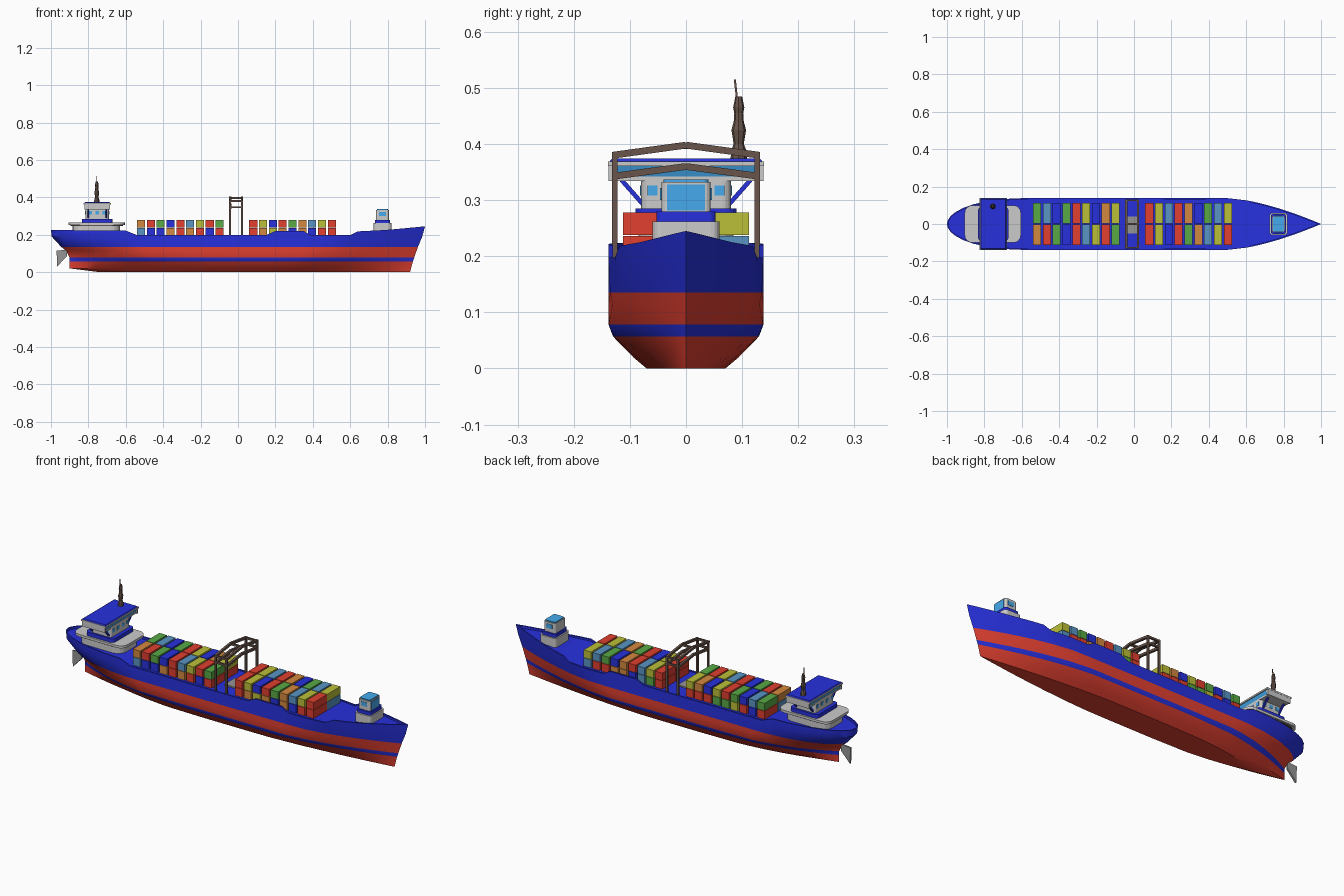
import bpy, bmesh, math, random
from mathutils import Vector

if "Cube" in bpy.data.objects:
    bpy.data.objects.remove(bpy.data.objects["Cube"])

random.seed(4)
COL = dict(blue=(.02, .03, .72), red=(.75, .05, .03), white=(.75, .75, .75), glass=(.06, .4, .85),
           dark=(.14, .09, .07), grey=(.3, .3, .3), green=(.1, .4, .06), steel=(.1, .3, .55),
           olive=(.5, .52, .04), orange=(.65, .25, .05))
MATS = {}


def mat(c):
    if c not in MATS:
        MATS[c] = bpy.data.materials.new(c)
        MATS[c].diffuse_color = (*COL[c], 1)
    return MATS[c]


def make(name, bm, *cols):
    bmesh.ops.remove_doubles(bm, verts=bm.verts, dist=1e-5)
    bmesh.ops.recalc_face_normals(bm, faces=bm.faces)
    me = bpy.data.meshes.new(name)
    bm.to_mesh(me)
    bm.free()
    for c in cols:
        me.materials.append(mat(c))
    ob = bpy.data.objects.new(name, me)
    bpy.context.collection.objects.link(ob)
    return ob


def stack(name, rings, col):
    """Closed skin over a list of equal-length rings of points."""
    bm = bmesh.new()
    vs = [[bm.verts.new(p) for p in r] for r in rings]
    n = len(vs[0])
    for a, b in zip(vs, vs[1:]):
        for i in range(n):
            bm.faces.new((a[i], a[(i + 1) % n], b[(i + 1) % n], b[i]))
    bm.faces.new(vs[0])
    bm.faces.new(vs[-1])
    return make(name, bm, col)


def block(name, x, y, z, col, r=0.0, grow=0.0):
    """Upright block; r rounds the corners, grow widens the top."""
    def ring(h, g):
        pts = []
        for k, (sx, sy) in enumerate(((1, 1), (-1, 1), (-1, -1), (1, -1))):
            cx = (x[1] + g - r) if sx > 0 else (x[0] - g + r)
            cy = (y[1] + g - r) if sy > 0 else (y[0] - g + r)
            for j in range(5 if r else 1):
                a = math.pi / 2 * (k + j / 4)
                pts.append((cx + r * math.cos(a), cy + r * math.sin(a), h))
        return pts
    return stack(name, [ring(z[0], 0), ring(z[1], grow)], col)


def beam(name, a, b, t, col):
    a, b = Vector(a), Vector(b)
    d = (b - a).normalized()
    u = d.cross(Vector((1, 0, 0)) if abs(d.x) < .9 else Vector((0, 0, 1))).normalized() * t
    v = d.cross(u)
    return stack(name, [[p + u + v, p - u + v, p - u - v, p + u - v] for p in (a, b)], col)


def interp(pts, x):
    for (x0, z0), (x1, z1) in zip(pts, pts[1:]):
        if x <= x1:
            return z0 + (z1 - z0) * (x - x0) / (x1 - x0)
    return pts[-1][1]


# Hull: waterlines (height, stern x, bow x, half beam, aft run, aft power, fore run)
SHEER = [(-1, .225), (-.6, .222), (-.54, .198), (.15, .198), (.2, .22), (.35, .22),
         (.39, .198), (.6, .198), (.64, .218), (.8, .226), (1, .245)]
DECK = [(-1, .212), (-.6, .21), (-.54, .193), (.6, .193), (.64, .208), (1, .23)]
LINES = [(0, -.74, .92, .07, .5, 1, .75), (.02, -.9, .925, .094, .7, 1, .7),
         (.057, -.9, .935, .13, .6, 1, .62), (.078, -.9, .942, .138, .5, 1, .58),
         (.115, -.92, .955, .138, .45, .8, .55), (.135, -.945, .962, .138, .42, .6, .52),
         (.19, -.996, .985, .138, .4, .5, .5), (None, -1, 1, .138, .4, .5, .5)]
STATIONS = [-1, -.996, -.98, -.95, -.91, -.86, -.8, -.7, -.6, -.54, -.3, 0, .15, .2, .35, .39,
            .5, .6, .64, .7, .78, .86, .92, .96, .985, 1]


def section(s):
    u, pts = (s + 1) / 2, []
    for z, xs, xe, w, la, qa, lf in LINES:
        x = xs + u * (xe - xs)
        aft = max(0, 1 - min(1, (x - xs) / la))
        fore = max(0, 1 - min(1, (xe - x) / lf))
        y = w * max(0, 1 - aft ** 2) ** qa * (1 - fore ** 1.55)
        pts.append((x, y, interp(SHEER, s) if z is None else z))
    x, y, z = pts[-1]
    xi, yi, zd = min(.985, max(-.992, x)), max(0, y - .008), interp(DECK, s)
    return [(pts[0][0], 0, 0)] + pts + [(xi, yi, z), (xi, yi, zd), (xi, 0, zd)]


bm = bmesh.new()
for side in (1, -1):
    grid = [[bm.verts.new((p[0], p[1] * side, p[2])) for p in section(s)] for s in STATIONS]
    for a, b in zip(grid, grid[1:]):
        for k in range(len(a) - 1):
            f = bm.faces.new((a[k], a[k + 1], b[k + 1], b[k]))
            f.material_index = 0 if k == 3 or k > 5 else 1
bmesh.ops.dissolve_degenerate(bm, dist=1e-5, edges=bm.edges)
hull = make("hull", bm, "blue", "red")
bpy.context.view_layer.objects.active = hull
hull.select_set(True)
bpy.ops.object.shade_smooth_by_angle(angle=math.radians(30))

# Rudder
RUD = [(-.97, .115), (-.915, .12), (-.915, .085), (-.967, .03)]
stack("rudder", [[(x, y, z) for x, z in RUD] for y in (-.005, .005)], "grey")

# Containers: two layers, two columns, two groups of nine rows
KEY = dict(g="green", s="steel", b="blue", r="red", y="olive", o="orange")
TOP = {1: "gsbgrybo" "y" "rysrobgsy", -1: "orgbrsyrg" "rybrgosyr"}
for side, codes in TOP.items():
    for i, c in enumerate(codes):
        x = (-.54 if i < 9 else .06 - 9 * .0525) + i * .0525
        y = sorted((side * .002, side * .112))
        block("container_upper", (x, x + .043), y, (.238, .278), KEY[c])
        block("container_lower", (x, x + .043), y, (.193, .236), KEY[random.choice("rrbgsyo")])

# Gantry amidships: two peaked frames joined fore and aft
block("centre_hatch", (-.045, .02), (-.05, .04), (.19, .2), "grey")
for x in (-.042, .022):
    for s in (1, -1):
        beam("gantry_leg", (x, s * .127, .19), (x, s * .127, .385), .005, "dark")
        beam("gantry_top_beam", (x, s * .131, .38), (x, 0, .398), .006, "dark")
        beam("gantry_low_beam", (x, s * .127, .343), (x, 0, .36), .006, "dark")
for s in (1, -1):
    for z in (.38, .347):
        beam("gantry_tie", (-.042, s * .127, z), (.022, s * .127, z), .005, "dark")
beam("gantry_ridge", (-.042, 0, .396), (.022, 0, .396), .005, "dark")

# Aft deckhouse tiers
block("aft_lower_tier", (-.885, -.63), (-.085, .085), (.2, .25), "white", .05)
block("aft_tier_shadow_line", (-.895, -.615), (-.092, .092), (.247, .252), "dark", .05)
block("aft_tier_deck", (-.905, -.605), (-.1, .1), (.252, .265), "white", .04)
block("wheelhouse_base", (-.835, -.67), (-.09, .09), (.265, .285), "blue", .02)
block("wheelhouse", (-.815, -.69), (-.08, .08), (.285, .336), "white", .015)
for y in (-.06, -.02, .02, .06):
    for x in (-.816, -.689):
        block("cabin_window", (x - .001, x + .001), (y - .009, y + .009), (.308, .326), "glass")
for x in (-.79, -.7525, -.715):
    for y in (-.08, .08):
        block("side_window", (x - .01, x + .01), (y - .002, y + .002), (.308, .326), "glass")

# Bridge with wings, flared glazing and roof
block("bridge_sill", (-.815, -.69), (-.135, .135), (.334, .342), "white")
block("bridge_glazing", (-.813, -.692), (-.13, .13), (.342, .362), "glass", 0, .007)
block("bridge_trim", (-.825, -.68), (-.139, .139), (.361, .369), "white")
block("bridge_roof", (-.822, -.683), (-.136, .136), (.369, .374), "blue", 0, -.004)
for s in (1, -1):
    block("wing_end", (-.82, -.685), sorted((s * .129, s * .138)), (.334, .366), "white")
    for x in (-.8, -.705):
        beam("wing_strut", (x, s * .115, .336), (x, s * .07, .285), .004, "blue")

# Mast, eight-sided lattice-like taper
PROFILE = [(.015, .37), (.013, .39), (.009, .4), (.013, .425), (.009, .44), (.008, .455), (.01, .465), (.006, .485)]
stack("mast", [[(-.755 + r * math.cos(k * math.pi / 4), .094 + r * math.sin(k * math.pi / 4), z)
                for k in range(8)] for r, z in PROFILE], "dark")
beam("mast_aerial", (-.755, .091, .48), (-.755, .087, .515), .0018, "dark")

# Forward house
block("fore_house_base", (.725, .82), (-.06, .06), (.2, .262), "white", .015)
block("fore_house_band", (.732, .813), (-.053, .053), (.262, .28), "blue", .012)
block("fore_house_tower", (.738, .806), (-.044, .044), (.28, .332), "white", .01)
block("fore_house_roof", (.742, .802), (-.04, .04), (.332, .337), "glass", .01)
block("fore_house_front_glass", (.805, .808), (-.034, .034), (.282, .328), "glass")
for s in (1, -1):
    block("fore_house_side_window", (.755, .79), sorted((s * .043, s * .046)), (.3, .322), "glass")

for m in bpy.data.materials:
    if m.users and not m.is_grease_pencil:
        m.use_nodes = True
        m.node_tree.nodes["Principled BSDF"].inputs["Base Color"].default_value = m.diffuse_color
